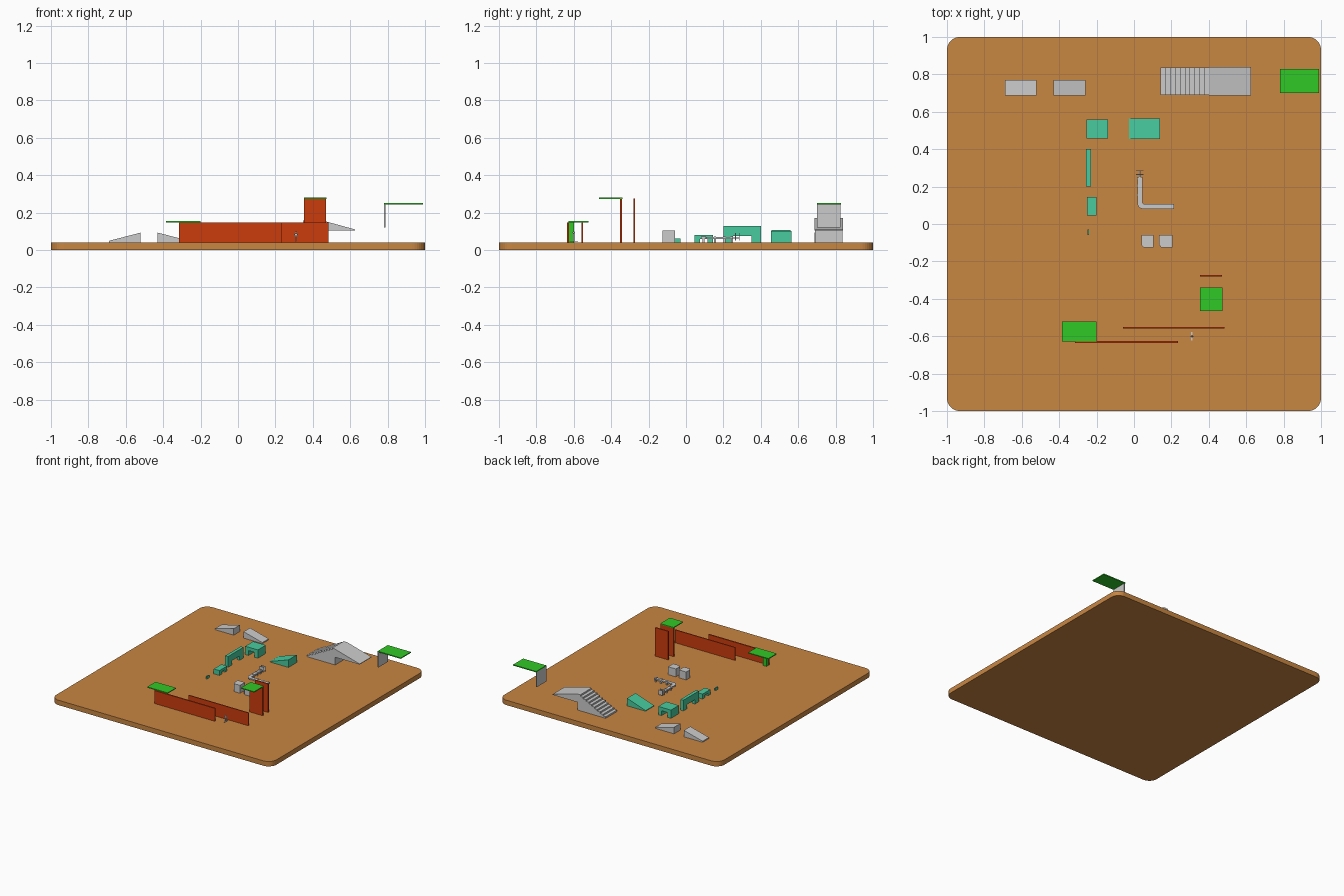
import bpy, bmesh, math

if "Cube" in bpy.data.objects:
    bpy.data.objects.remove(bpy.data.objects["Cube"])


def material(name, rgb):
    m = bpy.data.materials.new(name)
    m.diffuse_color = (*rgb, 1)
    m.use_nodes = True
    m.node_tree.nodes["Principled BSDF"].inputs["Base Color"].default_value = m.diffuse_color
    return m


WOOD = material("wood", (0.58, 0.24, 0.055))
RED = material("red", (0.60, 0.045, 0.004))
GREEN = material("green", (0.03, 0.58, 0.02))
TEAL = material("teal", (0.065, 0.60, 0.35))


def prism(name, pts, axis, lo, hi, mat=None):
    """Extrude a 2D outline along an axis: x -> (y,z), y -> (x,z), z -> (x,y)."""
    place = {"x": lambda a, b: (lo, a, b), "y": lambda a, b: (a, lo, b), "z": lambda a, b: (a, b, lo)}[axis]
    bm = bmesh.new()
    face = bm.faces.new([bm.verts.new(place(*p)) for p in pts])
    ext = bmesh.ops.extrude_face_region(bm, geom=[face])
    d = [(hi - lo) if axis == a else 0 for a in "xyz"]
    bmesh.ops.translate(bm, vec=d, verts=[v for v in ext["geom"] if isinstance(v, bmesh.types.BMVert)])
    bmesh.ops.recalc_face_normals(bm, faces=bm.faces)
    me = bpy.data.meshes.new(name)
    bm.to_mesh(me)
    bm.free()
    ob = bpy.data.objects.new(name, me)
    bpy.context.collection.objects.link(ob)
    if mat:
        me.materials.append(mat)
    return ob


def box(name, x, y, z, mat=None):
    return prism(name, [(x[0], y[0]), (x[1], y[0]), (x[1], y[1]), (x[0], y[1])], "z", *z, mat)


def arc(cx, cy, r, a0, a1, n=8):
    angles = [math.radians(a0 + (a1 - a0) * i / n) for i in range(n + 1)]
    return [(cx + r * math.cos(a), cy + r * math.sin(a)) for a in angles]


def arch(name, axis, a, z, leg, clear, lo, hi, mat):
    """Block on two legs with an open passage along the axis."""
    pts = [(a[0], z[0]), (a[0] + leg, z[0]), (a[0] + leg, clear), (a[1] - leg, clear),
           (a[1] - leg, z[0]), (a[1], z[0]), (a[1], z[1]), (a[0], z[1])]
    return prism(name, pts, axis, lo, hi, mat)


F = 0.04  # floor level

# rounded floor plate
r, c = 0.07, 0.93
prism("floor_plate", arc(c, c, r, 0, 90) + arc(-c, c, r, 90, 180)
      + arc(-c, -c, r, 180, 270) + arc(c, -c, r, 270, 360), "z", 0, F, WOOD)

# pair of facing jump ramps
prism("takeoff_ramp", [(-0.69, F), (-0.52, F), (-0.52, 0.093), (-0.69, 0.049)], "y", 0.687, 0.77)
prism("landing_ramp", [(-0.43, F), (-0.26, F), (-0.26, 0.049), (-0.43, 0.093)], "y", 0.687, 0.77)

# staircase with a raised down-slope
steps, x0, x1, top = 10, 0.143, 0.40, 0.172
profile = [(x1, F), (x0, F)]
for i in range(steps):
    z = F + (top - F) * (i + 1) / steps
    profile += [(x0 + (x1 - x0) * i / steps, z), (x0 + (x1 - x0) * (i + 1) / steps, z)]
prism("staircase", profile, "y", 0.69, 0.838)
prism("stair_slope", [(x1, 0.105), (0.625, 0.105), (0.625, 0.11), (x1, top)], "y", 0.687, 0.84)

# raised corner platform
box("corner_platform_top", (0.78, 0.99), (0.70, 0.83), (0.244, 0.252), GREEN)
box("corner_platform_wall", (0.78, 0.788), (0.70, 0.825), (0.12, 0.244))

# teal obstacles
arch("square_arch", "y", (-0.255, -0.14), (F, 0.108), 0.03, 0.08, 0.458, 0.56, TEAL)
prism("teal_ramp", [(-0.028, F), (0.14, F), (0.14, 0.102), (-0.028, 0.045)], "y", 0.455, 0.565, TEAL)
arch("long_arch", "x", (0.20, 0.40), (F, 0.128), 0.05, 0.075, -0.256, -0.23, TEAL)
arch("low_arch", "x", (0.045, 0.145), (F, 0.08), 0.03, 0.06, -0.252, -0.20, TEAL)
box("small_marker", (-0.248, -0.24), (-0.06, -0.03), (F, 0.062), TEAL)

# L-shaped grind rail with bands, legs and a stepped end
prism("grind_rail", [(0.045, 0.25), (0.018, 0.25), (0.018, 0.11)] + arc(0.048, 0.111, 0.03, 180, 270)
      + [(0.215, 0.081), (0.215, 0.107)] + arc(0.055, 0.117, 0.01, 270, 180, 4), "z", 0.06, 0.07)
for i, x in enumerate((0.108, 0.16, 0.207)):
    box(f"rail_band_x{i}", (x - 0.007, x + 0.007), (0.08, 0.108), (0.059, 0.073))
    box(f"rail_leg_x{i}", (x - 0.005, x + 0.005), (0.089, 0.099), (F, 0.06))
for i, y in enumerate((0.155, 0.205, 0.245)):
    box(f"rail_band_y{i}", (0.017, 0.046), (y - 0.006, y + 0.006), (0.059, 0.073))
    box(f"rail_leg_y{i}", (0.026, 0.037), (y - 0.005, y + 0.005), (F, 0.06))
for i, y in enumerate((0.265, 0.285)):
    box(f"rail_end_post_{i}", (0.012, 0.05), (y - 0.002, y + 0.002), (0.05, 0.09))
box("rail_end_link", (0.028, 0.034), (0.25, 0.287), (0.062, 0.068))

# two chamfered blocks
for i, x in enumerate((0.04, 0.135)):
    w = 0.065 + 0.005 * i
    block = prism(f"block_{i}", [(x + 0.01, -0.125), (x + w, -0.125), (x + w, -0.06),
                                (x, -0.06), (x, -0.112)], "z", F, 0.105)

# red screens
box("front_screen", (-0.315, 0.235), (-0.637, -0.626), (F, 0.146), RED)
box("rear_screen", (-0.06, 0.485), (-0.558, -0.55), (F, 0.146), RED)
for i, y in enumerate((-0.347, -0.277)):
    box(f"tall_screen_{i}", (0.352, 0.47), (y - 0.005, y + 0.005), (F, 0.274), RED)

# green roofs over the screens
box("tall_roof", (0.352, 0.472), (-0.465, -0.34), (0.274, 0.281), GREEN)
box("low_roof", (-0.385, -0.20), (-0.628, -0.52), (0.147, 0.154), GREEN)
box("low_roof_post", (-0.313, -0.28), (-0.626, -0.598), (F, 0.147), GREEN)

# small standing figure on a board
fx, fy = 0.31, -0.6
box("figure_board", (fx - 0.004, fx + 0.004), (fy - 0.022, fy + 0.022), (0.045, 0.048))
for s in (-1, 1):
    cx = fx + 0.004 * s
    box(f"figure_leg_{s}", (cx - 0.002, cx + 0.002), (fy - 0.003, fy + 0.003), (0.048, 0.07))
box("figure_body", (fx - 0.006, fx + 0.006), (fy - 0.003, fy + 0.003), (0.07, 0.088))
box("figure_arms", (fx - 0.011, fx + 0.011), (fy - 0.002, fy + 0.002), (0.081, 0.085))
bpy.ops.mesh.primitive_uv_sphere_add(segments=10, ring_count=6, radius=0.006, location=(fx, fy, 0.094))
bpy.context.object.name = "figure_head"
